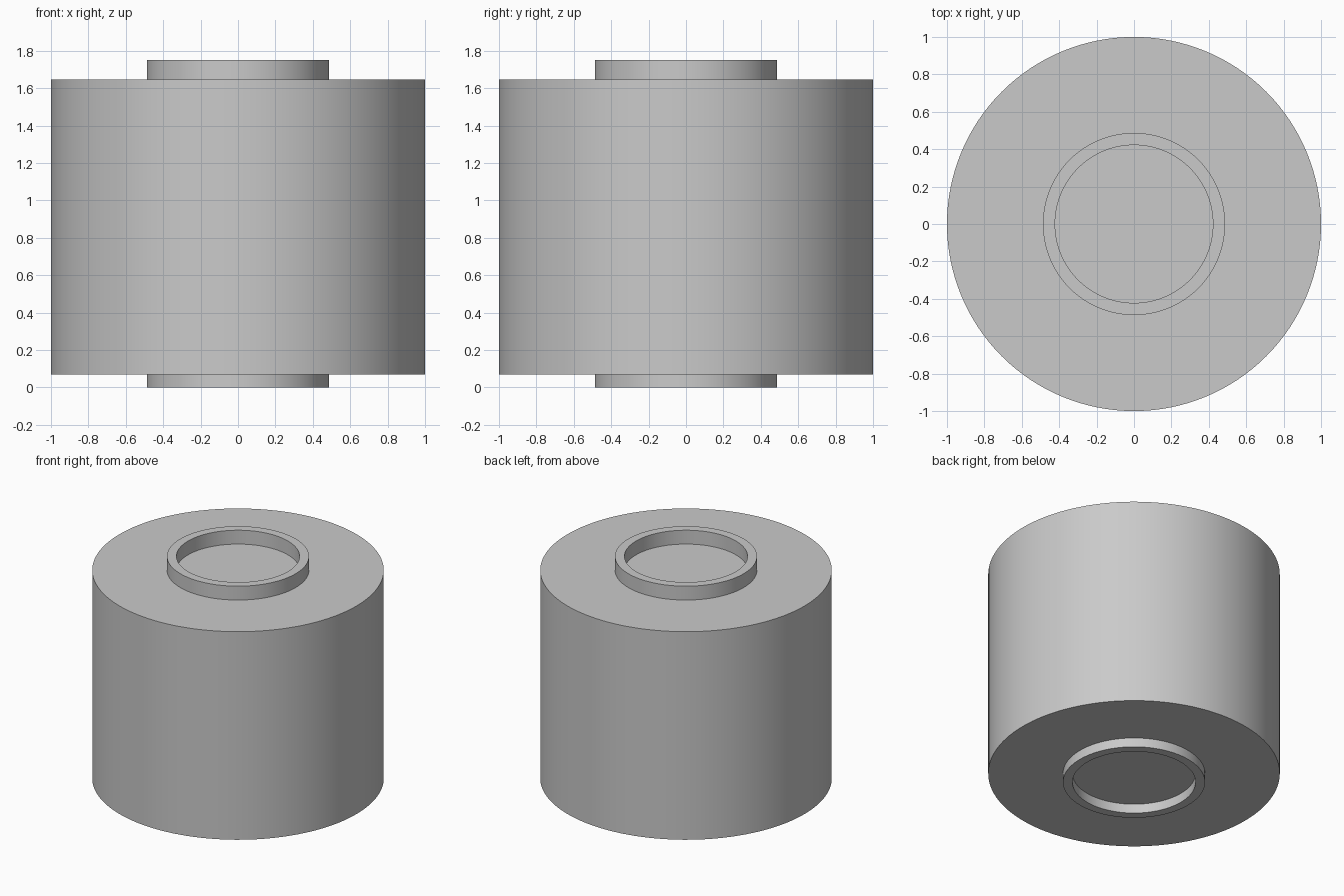
import bpy
import bmesh
import math

cube = bpy.data.objects.get("Cube")
if cube:
    bpy.data.objects.remove(cube, do_unlink=True)

SEGMENTS = 128
BODY_RADIUS = 1.0
RING_OUTER, RING_INNER = 0.487, 0.422
BASE, BODY_BOTTOM, BODY_TOP, TOP = 0.0, 0.07, 1.645, 1.75

grey = bpy.data.materials.new("light grey")
grey.use_nodes = True
colour = (0.59, 0.59, 0.59, 1.0)
grey.diffuse_color = colour
grey.node_tree.nodes["Principled BSDF"].inputs["Base Color"].default_value = colour


def revolve(name, profile, closed):
    """Spin a (radius, height) profile around the z axis."""
    bm = bmesh.new()
    verts = [bm.verts.new((r, 0, z)) for r, z in profile]
    pairs = list(zip(verts, verts[1:]))
    if closed:
        pairs.append((verts[-1], verts[0]))
    edges = [bm.edges.new(p) for p in pairs]
    bmesh.ops.spin(bm, geom=verts + edges, cent=(0, 0, 0), axis=(0, 0, 1),
                   angle=math.tau, steps=SEGMENTS, use_merge=True)
    bmesh.ops.remove_doubles(bm, verts=bm.verts, dist=1e-5)
    # Cap the open ends of a solid
    bmesh.ops.holes_fill(bm, edges=[e for e in bm.edges if e.is_boundary], sides=0)
    bmesh.ops.recalc_face_normals(bm, faces=bm.faces)
    mesh = bpy.data.meshes.new(name)
    bm.to_mesh(mesh)
    bm.free()
    mesh.materials.append(grey)
    obj = bpy.data.objects.new(name, mesh)
    bpy.context.collection.objects.link(obj)
    bpy.ops.object.select_all(action="DESELECT")
    obj.select_set(True)
    bpy.context.view_layer.objects.active = obj
    bpy.ops.object.shade_smooth_by_angle(angle=math.radians(30))
    return obj


def ring(name, low, high):
    revolve(name, [(RING_INNER, low), (RING_OUTER, low),
                   (RING_OUTER, high), (RING_INNER, high)], True)


# Solid drum, with a raised collar on each end
revolve("drum_body", [(BODY_RADIUS, BODY_BOTTOM), (BODY_RADIUS, BODY_TOP)], False)
ring("top_collar", BODY_TOP, TOP)
ring("bottom_collar", BASE, BODY_BOTTOM)
